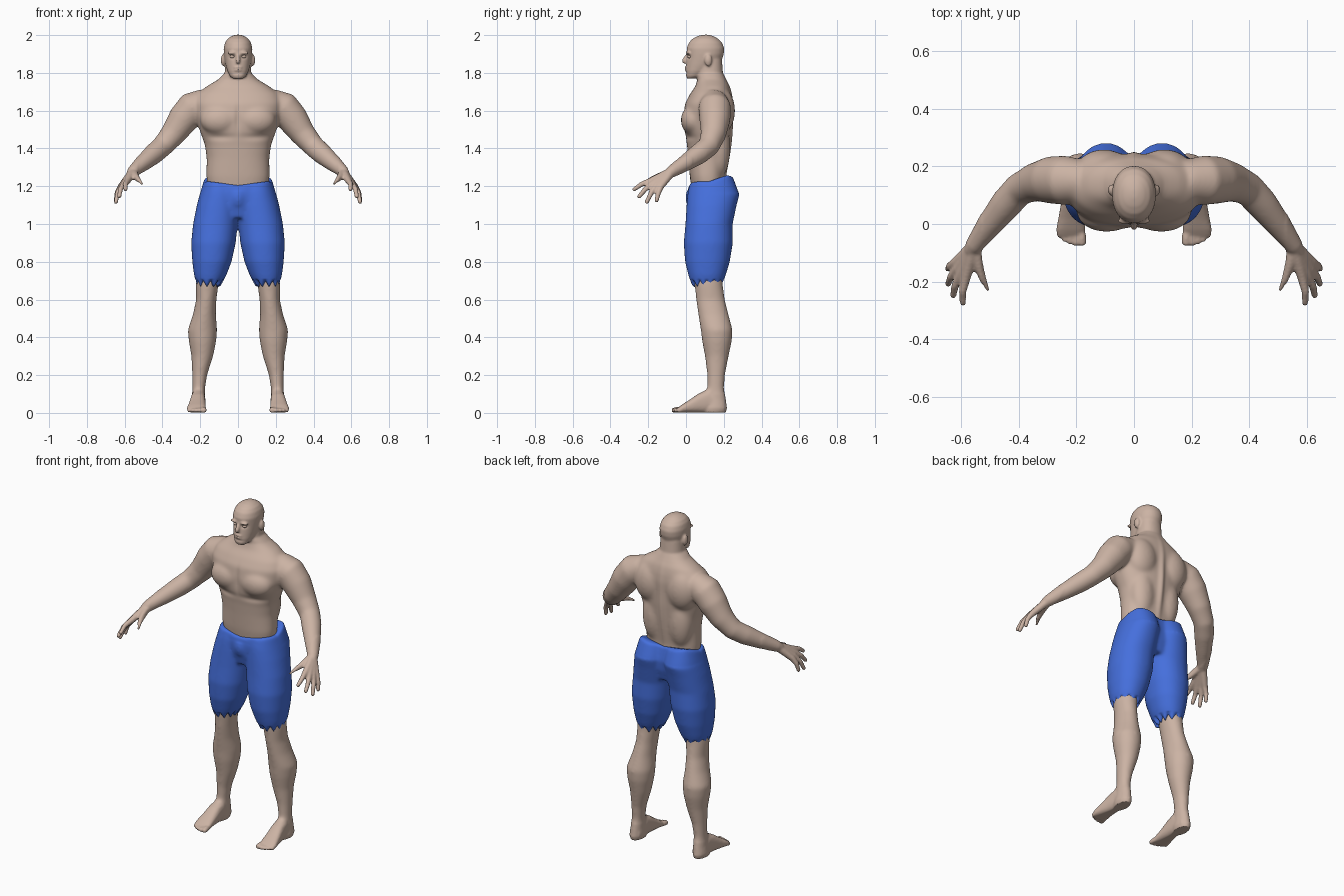
import bpy, bmesh, math
from mathutils import Vector, Matrix


def material(name, color):
    m = bpy.data.materials.new(name)
    m.diffuse_color = (*color, 1)
    return m


SKIN = material("skin", (0.60, 0.45, 0.37))
BLUE = material("blue cloth", (0.06, 0.16, 0.72))


def loft(bm, sections, power=2.0, n=28):
    """Closed skin over (centre, u, v) super-elliptic sections."""
    rows = []
    for c, u, v in sections:
        row = []
        for i in range(n):
            a = math.tau * i / n
            cs, sn = math.cos(a), math.sin(a)
            p = c + u * math.copysign(abs(cs) ** (2 / power), cs) + v * math.copysign(abs(sn) ** (2 / power), sn)
            row.append(bm.verts.new(p))
        rows.append(row)
    for r0, r1 in zip(rows, rows[1:]):
        for i in range(n):
            j = (i + 1) % n
            bm.faces.new((r0[i], r0[j], r1[j], r1[i]))
    bm.faces.new(rows[0])
    bm.faces.new(rows[-1])


def stack(bm, rings, side=1, power=2.0):
    """Horizontal rings: z, centre x, half width, front y, back y."""
    loft(bm, [(Vector((side * cx, (f + b) / 2, z)), Vector((rx, 0, 0)), Vector((0, (b - f) / 2, 0)))
              for z, cx, rx, f, b in rings], power, 40)


def tube(bm, pts, side=1):
    """Limb along points: x, y, z, radius, with rounded tip."""
    P = [Vector((side * p[0], p[1], p[2])) for p in pts]
    R = [p[3] for p in pts]
    d = (P[-1] - P[-2]).normalized()
    tip, r = P[-1], R[-1]
    P[-1] = tip - d * r * 0.7
    P += [tip - d * r * 0.2, tip]
    R += [r * 0.8, r * 0.3]
    secs = []
    for i, p in enumerate(P):
        t = (P[min(i + 1, len(P) - 1)] - P[max(i - 1, 0)]).normalized()
        u = t.cross(Vector((0, 0, 1))).normalized()
        secs.append((p, u * R[i], u.cross(t) * R[i]))
    loft(bm, secs, n=20)


def blob(bm, c, r, side=1):
    m = Matrix.Translation((side * c[0], c[1], c[2])) @ Matrix.Diagonal((*r, 1))
    bmesh.ops.create_uvsphere(bm, u_segments=24, v_segments=16, radius=1, matrix=m)


def push(bm, c, r, vec):
    """Soft dent or bulge, mirrored across x."""
    for v in bm.verts:
        x = abs(v.co.x)
        d = ((x - c[0]) / r[0]) ** 2 + ((v.co.y - c[1]) / r[1]) ** 2 + ((v.co.z - c[2]) / r[2]) ** 2
        if d < 6:
            v.co += Vector(vec) * math.exp(-d)


def fuse(bm, name, mat, voxel):
    """Merge overlapping volumes into one skin; returns object and editable bmesh."""
    bmesh.ops.recalc_face_normals(bm, faces=bm.faces[:])
    me = bpy.data.meshes.new(name)
    bm.to_mesh(me)
    bm.free()
    ob = bpy.data.objects.new(name, me)
    bpy.context.collection.objects.link(ob)
    mod = ob.modifiers.new("fuse", 'REMESH')
    mod.mode, mod.voxel_size = 'VOXEL', voxel
    bpy.context.view_layer.update()
    dg = bpy.context.evaluated_depsgraph_get()
    new = bpy.data.meshes.new_from_object(ob.evaluated_get(dg))
    ob.modifiers.clear()
    ob.data = new
    new.materials.clear()
    new.materials.append(mat)
    out = bmesh.new()
    out.from_mesh(new)
    return ob, out


def smooth(bm, times, test=lambda c: True):
    vs = [v for v in bm.verts if test(v.co)]
    for _ in range(times):
        bmesh.ops.smooth_vert(bm, verts=vs, factor=0.5, use_axis_x=True, use_axis_y=True, use_axis_z=True)


def finish(ob, bm):
    for f in bm.faces:
        f.smooth = True
        f.material_index = 0
    bm.to_mesh(ob.data)
    bm.free()


# ---- body: trunk and neck
b = bmesh.new()
stack(b, [(1.12, 0, .15, .04, .21), (1.25, 0, .168, .02, .208), (1.35, 0, .166, .012, .222),
          (1.42, 0, .176, .005, .23), (1.50, 0, .205, -.01, .237), (1.57, 0, .225, -.015, .24),
          (1.64, 0, .235, -.005, .245), (1.69, 0, .215, .022, .24), (1.73, 0, .165, .05, .23),
          (1.765, 0, .105, .06, .212), (1.80, 0, .07, .057, .195), (1.87, 0, .065, .06, .19)], power=2.3)
# head
stack(b, [(1.770, 0, .028, .006, .05), (1.783, 0, .043, .0, .09), (1.81, 0, .056, -.001, .13),
          (1.84, 0, .065, .001, .17), (1.87, 0, .071, .004, .19), (1.90, 0, .075, .005, .2),
          (1.93, 0, .076, .003, .202), (1.96, 0, .069, .015, .191), (1.981, 0, .055, .035, .17),
          (1.995, 0, .034, .062, .145), (2.002, 0, .012, .09, .12)], power=2.15)
# nose and lips
tube(b, [(0, .012, 1.90, .009), (0, -.003, 1.878, .011), (0, -.010, 1.862, .013), (0, -.008, 1.85, .012)])
blob(b, (0, .001, 1.828), (.022, .008, .006))
blob(b, (0, .001, 1.817), (.019, .008, .006))

for s in (1, -1):
    # chest, shoulder blade and trapezius masses
    blob(b, (.095, .04, 1.55), (.105, .068, .08), s)
    blob(b, (.105, .19, 1.60), (.095, .07, .12), s)
    blob(b, (.085, .17, 1.40), (.075, .065, .16), s)
    # brow, eye, ear
    blob(b, (.030, .010, 1.905), (.028, .012, .008), s)
    blob(b, (.078, .118, 1.867), (.013, .020, .032), s)
    # arm
    tube(b, [(.17, .15, 1.65, .07), (.24, .152, 1.617, .087), (.29, .153, 1.555, .083),
             (.345, .145, 1.475, .068), (.40, .12, 1.412, .058), (.445, .07, 1.372, .056),
             (.50, 0, 1.325, .046), (.555, -.075, 1.278, .032), (.575, -.105, 1.255, .026)], s)
    # fingers with their share of the palm
    for base, tip in (((.585, -.187, 1.228), (.595, -.282, 1.178)), ((.602, -.175, 1.215), (.63, -.255, 1.138)),
                      ((.614, -.157, 1.204), (.648, -.212, 1.108)), ((.622, -.135, 1.196), (.648, -.158, 1.115))):
        mid = (Vector(base) + Vector(tip)) / 2 + Vector((.006, 0, .008))
        tube(b, [(.555, -.075, 1.278, .024), (*base, .017), (*mid, .0135), (*tip, .011)], s)
    tube(b, [(.553, -.085, 1.272, .022), (.54, -.145, 1.25, .019), (.522, -.195, 1.232, .014),
             (.505, -.238, 1.207, .011)], s)
    # leg
    stack(b, [(.78, .15, .065, .04, .19), (.68, .163, .06, .045, .195), (.60, .168, .054, .053, .206),
              (.52, .178, .061, .065, .226), (.44, .188, .078, .078, .247), (.38, .188, .073, .085, .243),
              (.30, .189, .058, .1, .226), (.20, .203, .040, .112, .207), (.13, .208, .034, .112, .202),
              (.07, .210, .036, .10, .211), (.025, .212, .040, .09, .217), (.0, .212, .034, .09, .21)], s)
    # foot and toes
    loft(b, [(Vector((s * x, y, h / 2)), Vector((w, 0, 0)), Vector((0, 0, h / 2))) for x, y, w, h in
             ((.21, .19, .034, .07), (.21, .12, .037, .13), (.213, .07, .041, .105), (.217, .02, .046, .07),
              (.22, -.02, .051, .045), (.22, -.04, .048, .03))], 2.5)
    for x, y, r in ((.181, -.076, .015), (.203, -.077, .011), (.223, -.071, .0105), (.242, -.062, .010),
                    (.259, -.048, .010)):
        tube(b, [(.22 + (x - .22) * .8, .0, .02, r), (x, y + .03, .017, r), (x, y, .011, r)], s)

body, b = fuse(b, "body", SKIN, .006)
smooth(b, 22, lambda c: .1 < c.z < 1.76 and abs(c.x) < .53)
smooth(b, 2)
# muscle grooves, eye sockets, mouth line
push(b, (0, .24, 1.45), (.018, .06, .22), (0, .012, 0))
push(b, (0, -.02, 1.56), (.014, .05, .07), (0, .007, 0))
push(b, (.10, .01, 1.46), (.08, .06, .018), (0, .007, 0))
push(b, (.030, .006, 1.886), (.018, .03, .010), (0, .009, 0))
push(b, (0, -.006, 1.8225), (.022, .02, .003), (0, .004, 0))
push(b, (0, 0, 1.80), (.03, .03, .006), (0, .004, 0))
for v in b.verts:
    v.co.z = max(v.co.z, .003)
finish(body, b)

# eyeballs
e = bmesh.new()
for s in (1, -1):
    blob(e, (.030, .020, 1.886), (.013, .012, .009), s)
me = bpy.data.meshes.new("eyes")
eyes = bpy.data.objects.new("eyes", me)
bpy.context.collection.objects.link(eyes)
me.materials.append(SKIN)
finish(eyes, e)

# ---- shorts
b = bmesh.new()
stack(b, [(1.03, 0, .12, .03, .22), (1.10, 0, .19, .012, .24), (1.16, 0, .19, .008, .245),
          (1.225, 0, .175, .014, .225)], power=2.3)
for s in (1, -1):
    stack(b, [(1.225, .088, .092, .02, .245), (1.16, .097, .105, .008, .284), (1.10, .105, .113, .003, .268),
              (1.0, .120, .118, -.003, .247), (.90, .130, .118, -.012, .248), (.80, .138, .104, -.005, .232),
              (.73, .147, .086, .012, .211), (.69, .152, .070, .024, .196), (.665, .155, .062, .035, .19)],
          s, 2.15)
blob(b, (0, .03, 1.14), (.045, .032, .06))
shorts, b = fuse(b, "shorts", BLUE, .007)
smooth(b, 10)
for v in b.verts:
    c = v.co
    # waistband higher at the back, lower at the middle
    if c.z > 1.17:
        w = min(1, (c.z - 1.17) / .045)
        c.z += w * (.035 * max(0, min(1, (c.y - .12) / .1)) - .02 * max(0, 1 - abs(c.x) / .15))
    # torn hem
    if c.z < .71:
        a = math.atan2(c.y - .11, abs(c.x) - .155)
        saw = abs((a * 11 / math.tau) % 1 - .5) * 2
        c.z += (.71 - c.z) * .8 * saw
finish(shorts, b)
